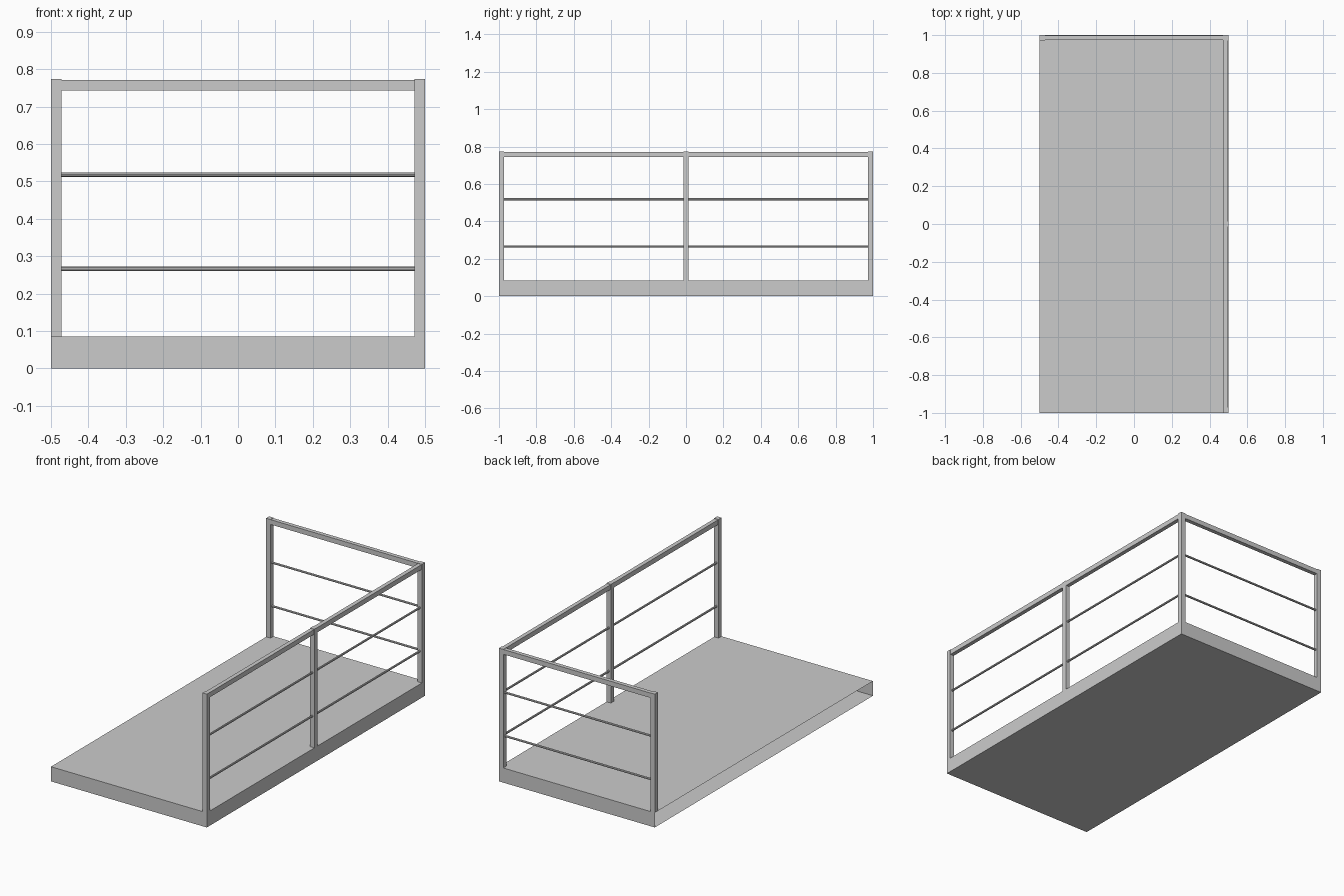
import bpy, bmesh, math
from mathutils import Vector

if "Cube" in bpy.data.objects:
    bpy.data.objects.remove(bpy.data.objects["Cube"])

DECK = 0.085      # deck height
W = 0.028         # post width
TOP = 0.773       # post top


def finish(bm, name):
    mesh = bpy.data.meshes.new(name)
    bm.to_mesh(mesh)
    bm.free()
    ob = bpy.data.objects.new(name, mesh)
    bpy.context.collection.objects.link(ob)
    return ob


def box(name, lo, hi, open_left=False):
    lo, hi = Vector(lo), Vector(hi)
    bm = bmesh.new()
    bmesh.ops.create_cube(bm, size=1)
    for v in bm.verts:
        v.co = Vector(a * b for a, b in zip(v.co, hi - lo)) + (lo + hi) / 2
    if open_left:
        faces = [f for f in bm.faces if f.normal.x < -0.9]
        bmesh.ops.delete(bm, geom=faces, context='FACES_ONLY')
    return finish(bm, name)


def rod(name, a, b, r=0.006):
    a, b = Vector(a), Vector(b)
    bm = bmesh.new()
    bmesh.ops.create_cone(bm, cap_ends=True, segments=8, radius1=r, radius2=r,
                          depth=(b - a).length)
    bmesh.ops.rotate(bm, verts=bm.verts,
                     matrix=(b - a).to_track_quat('Z', 'Y').to_matrix())
    bmesh.ops.translate(bm, verts=bm.verts, vec=(a + b) / 2)
    return finish(bm, name)


# Hollow deck, open along its left side
box("deck", (-0.5, -1, 0), (0.5, 1, DECK), open_left=True)

# Posts: three along the right side, one at the back left
for name, x, y in (("front_post", 0.5 - W, -1), ("middle_post", 0.5 - W, -W / 2),
                   ("corner_post", 0.5 - W, 1 - W), ("back_left_post", -0.5, 1 - W)):
    box(name, (x, y, DECK), (x + W, y + W, TOP))

# Handrails, slightly slimmer than the posts
e = 0.002
z0, z1 = 0.743, TOP - e
x0, x1 = 0.5 - W + e, 0.5 - e
box("back_handrail", (-0.5 + W, 1 - W + e, z0), (0.5 - W, 1 - e, z1))
spans = ((-1 + W, -W / 2), (W / 2, 1 - W))
for i, (a, b) in enumerate(spans):
    box(f"side_handrail_{i + 1}", (x0, a, z0), (x1, b, z1))

# Thin horizontal rods between the posts
c = 0.5 - W / 2
for level, z in (("lower", 0.266), ("upper", 0.518)):
    rod(f"back_{level}_rod", (-0.5 + W, 1 - W / 2, z), (0.5 - W, 1 - W / 2, z))
    for i, (a, b) in enumerate(spans):
        rod(f"side_{level}_rod_{i + 1}", (c, a, z), (c, b, z))
